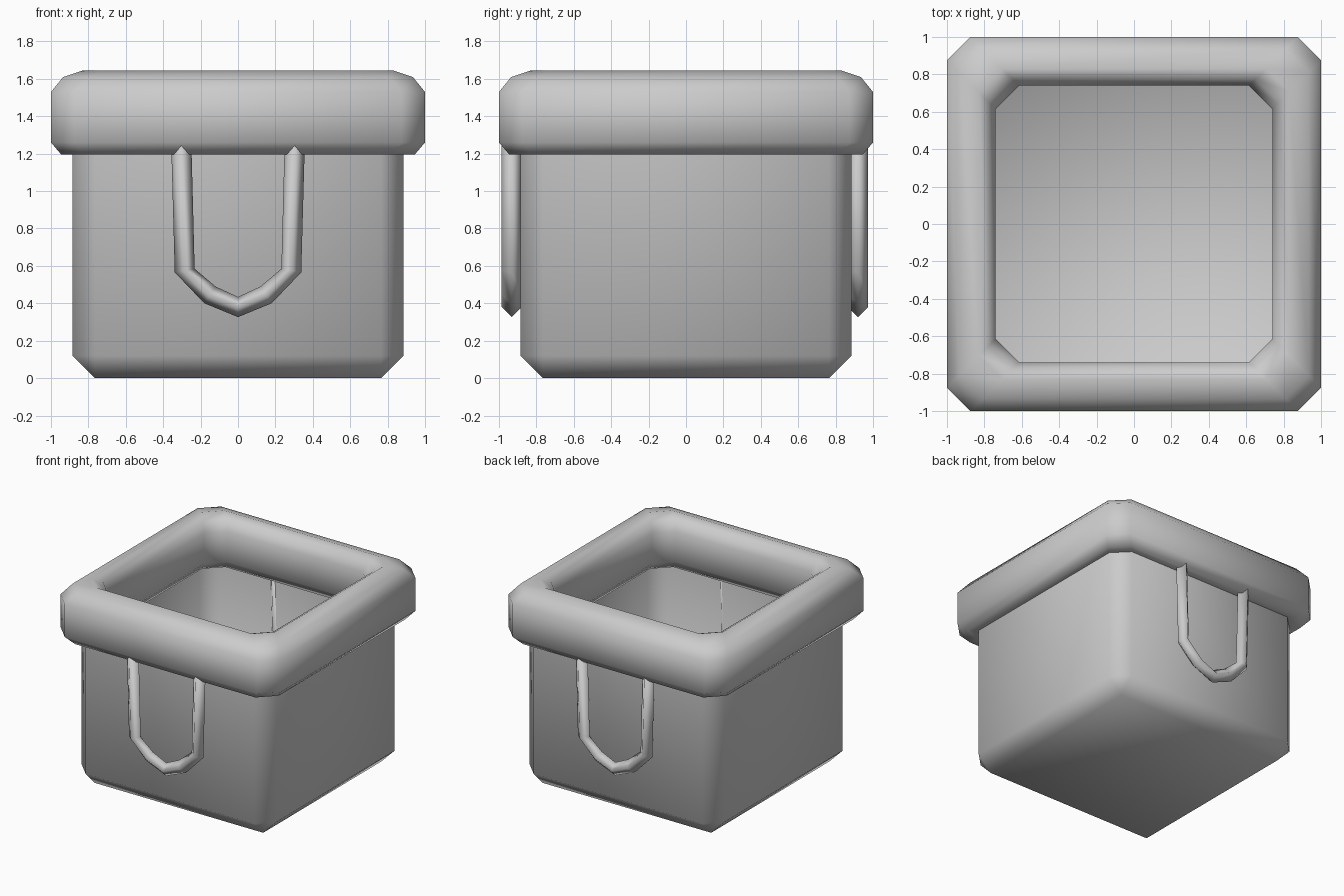
import bpy, bmesh
from mathutils import Vector, Matrix

old = bpy.data.objects.get("Cube")
if old:
    bpy.data.objects.remove(old, do_unlink=True)

# Single plain grey material
grey = bpy.data.materials.new("plain_grey")
grey.use_nodes = True
grey.diffuse_color = (0.6, 0.6, 0.6, 1)
bsdf = next(n for n in grey.node_tree.nodes if n.type == 'BSDF_PRINCIPLED')
bsdf.inputs["Base Color"].default_value = grey.diffuse_color


def finish(bm, name):
    mesh = bpy.data.meshes.new(name)
    for f in bm.faces:
        f.smooth = True
    bm.to_mesh(mesh)
    bm.free()
    mesh.materials.append(grey)
    obj = bpy.data.objects.new(name, mesh)
    bpy.context.collection.objects.link(obj)
    return obj


def skin(bm, rings, closed):
    """Bridge a list of equal-length vertex rings with quads."""
    count = len(rings)
    for i in range(count if closed else count - 1):
        a, b = rings[i], rings[(i + 1) % count]
        n = len(a)
        for j in range(n):
            k = (j + 1) % n
            bm.faces.new((a[j], a[k], b[k], b[j]))


# Basket body: thin open box with chamfered edges, surface facing inwards
HALF, WALL_TOP, CHAMFER = 0.885, 1.4, 0.12
bm = bmesh.new()
bmesh.ops.create_cube(bm, size=1, matrix=Matrix.Translation((0, 0, WALL_TOP / 2))
                      @ Matrix.Diagonal((2 * HALF, 2 * HALF, WALL_TOP, 1)))
lid = [f for f in bm.faces if f.normal.z > 0.9]
bmesh.ops.delete(bm, geom=lid, context='FACES_ONLY')
edges = [e for e in bm.edges if min(v.co.z for v in e.verts) < 0.01]
bmesh.ops.bevel(bm, geom=edges, offset=CHAMFER, segments=1, affect='EDGES')
bmesh.ops.recalc_face_normals(bm, faces=bm.faces)
if sum(f.normal.dot(f.calc_center_median() - Vector((0, 0, 0.7))) for f in bm.faces) > 0:
    bmesh.ops.reverse_faces(bm, faces=bm.faces)
finish(bm, "basket_body")

# Rolled rim: rounded profile (half width, height) around a clipped square
profile = [(0.885, 1.195), (0.945, 1.195), (1.0, 1.26), (1.0, 1.53), (0.935, 1.61),
           (0.83, 1.645), (0.775, 1.61), (0.74, 1.53), (0.74, 1.28), (0.80, 1.2)]
bm = bmesh.new()
rings = []
for r, z in profile:
    c = r - 0.125
    quarter = [Vector((r, -c, z)), Vector((r, c, z))]
    rings.append([bm.verts.new(Matrix.Rotation(q * 1.5707963, 3, 'Z') @ p)
                  for q in range(4) for p in quarter])
skin(bm, rings, True)
bmesh.ops.recalc_face_normals(bm, faces=bm.faces)
finish(bm, "rolled_rim")

# Hanging loop handles: diamond-section tube swept along a U
half_path = [(0.305, 1.32), (0.285, 0.575), (0.15, 0.445)]
path = [Vector((-x, 0, z)) for x, z in half_path] + [Vector((0, 0, 0.38))]
path += [Vector((x, 0, z)) for x, z in reversed(half_path)]
RADIUS = 0.054


def handle(name, y):
    bm = bmesh.new()
    rings = []
    depth = Vector((0, 1, 0))
    for i, p in enumerate(path):
        tangent = (path[min(i + 1, len(path) - 1)] - path[max(i - 1, 0)]).normalized()
        side = tangent.cross(depth)
        centre = p + depth * y
        rings.append([bm.verts.new(centre + d * RADIUS)
                      for d in (side, depth, -side, -depth)])
    skin(bm, rings, False)
    bm.faces.new(rings[0])
    bm.faces.new(rings[-1])
    bmesh.ops.recalc_face_normals(bm, faces=bm.faces)
    finish(bm, name)


handle("front_handle", -0.932)
handle("back_handle", 0.92)
